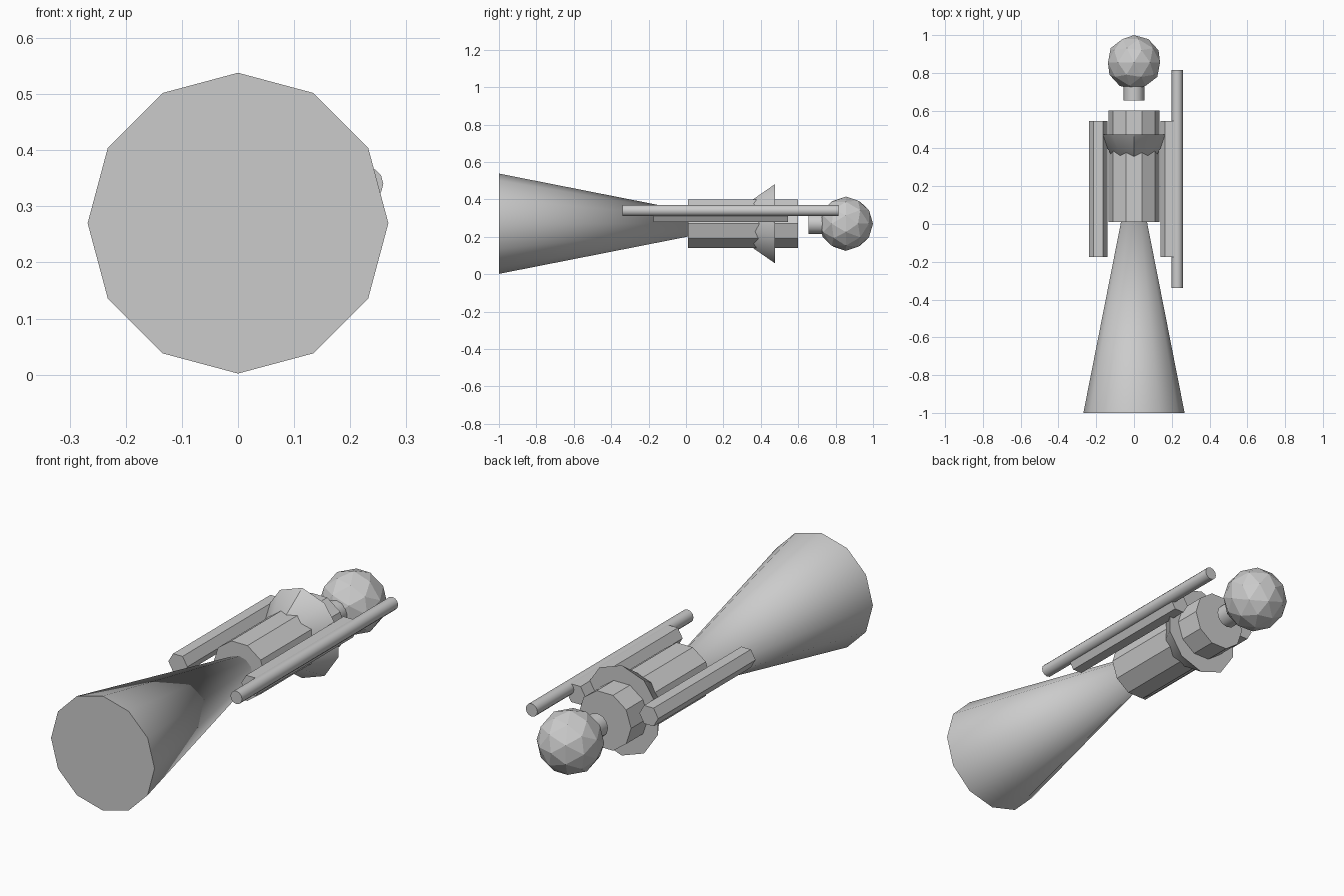
import bpy
import math
from mathutils import Matrix, Vector

default_cube = bpy.data.objects.get("Cube")
if default_cube:
    bpy.data.objects.remove(default_cube, do_unlink=True)

# One plain stone colour for every part
stone = bpy.data.materials.new("light_grey")
stone.use_nodes = True
GREY = (0.6, 0.6, 0.6, 1)
stone.diffuse_color = GREY
stone.node_tree.nodes["Principled BSDF"].inputs["Base Color"].default_value = GREY

AXIS_Z = 0.27
LAY_DOWN = Matrix.Rotation(-math.pi / 2, 4, "X")  # upright axis becomes +y


def finish(obj, name, smooth):
    obj.name = obj.data.name = name
    obj.data.materials.append(stone)
    if smooth:
        bpy.ops.object.shade_smooth_by_angle(angle=math.radians(31))
    return obj


def prism(name, sides, r_start, r_end, y_start, y_end, x=0, z=AXIS_Z,
          turn=0, squash=1, smooth=False):
    """Cylinder, cone or frustum lying along y."""
    bpy.ops.mesh.primitive_cone_add(vertices=sides, radius1=r_start, radius2=r_end,
                                    depth=y_end - y_start)
    obj = bpy.context.object
    place = Matrix.Translation(Vector((x, (y_start + y_end) / 2, z)))
    shape = Matrix.Diagonal((squash, 1, 1, 1)) @ LAY_DOWN @ Matrix.Rotation(turn, 4, "Z")
    obj.data.transform(shape)
    obj.matrix_world = place
    return finish(obj, name, smooth)


# Robe, torso and collar
prism("skirt", 12, 0.268, 0, -1, 0.36, smooth=True)
prism("torso", 10, 0.136, 0.136, 0.01, 0.6, turn=math.pi / 2)
prism("collar", 10, 0, 0.211, 0.17, 0.475, squash=0.93, smooth=True)

# Neck and faceted head
prism("neck", 12, 0.055, 0.055, 0.655, 0.8, smooth=True)
bpy.ops.mesh.primitive_ico_sphere_add(subdivisions=2, radius=0.145)
head = bpy.context.object
head.data.transform(LAY_DOWN)
head.location = (0, 0.855, AXIS_Z)
finish(head, "head", False)

# Arms and the staff beside the left arm
for side, label in ((1, "left"), (-1, "right")):
    prism(label + "_arm", 6, 0.049, 0.049, -0.175, 0.545,
          x=side * 0.189, z=0.322, turn=math.pi / 2)
prism("staff", 12, 0.03, 0.03, -0.34, 0.815, x=0.229, z=0.34, smooth=True)
